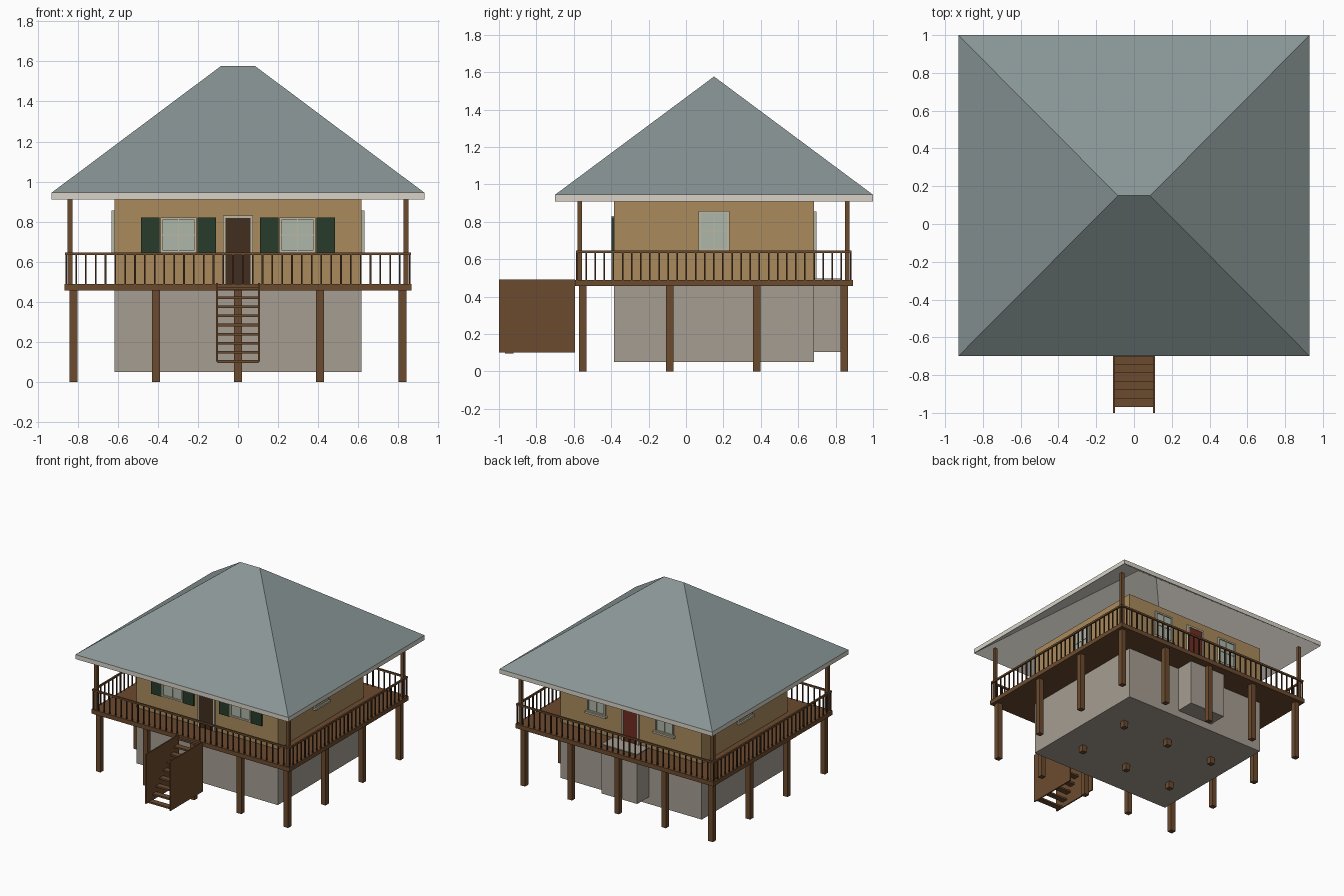
import bpy, bmesh
from math import radians
from mathutils import Matrix, Vector

if "Cube" in bpy.data.objects:
    bpy.data.objects.remove(bpy.data.objects["Cube"])


def material(name, r, g, b):
    m = bpy.data.materials.new(name)
    m.diffuse_color = (r, g, b, 1)
    m.use_nodes = True
    m.node_tree.nodes["Principled BSDF"].inputs["Base Color"].default_value = m.diffuse_color
    return m


WOOD = material("wood", .15, .07, .028)
TAN = material("tan_wall", .40, .26, .11)
STONE = material("stone", .38, .34, .29)
SLATE = material("slate", .25, .30, .30)
TRIM = material("trim", .68, .65, .58)
FRAME = material("frame", .52, .48, .36)
GLASS = material("glass", .42, .47, .40)
GREEN = material("shutter_green", .02, .045, .025)
DARK = material("dark_wood", .055, .026, .013)
RED = material("red", .16, .025, .015)

CY = .15  # centre of the house in y


def finish(name, bm, *mats):
    bmesh.ops.recalc_face_normals(bm, faces=bm.faces)
    me = bpy.data.meshes.new(name)
    bm.to_mesh(me)
    bm.free()
    for m in mats:
        me.materials.append(m)
    ob = bpy.data.objects.new(name, me)
    bpy.context.collection.objects.link(ob)
    return ob


def boxes(name, mat, items, place=Matrix()):
    """One object from several boxes, each given as (min corner, max corner)."""
    bm = bmesh.new()
    for lo, hi in items:
        lo, hi = Vector(lo), Vector(hi)
        m = Matrix.Translation((lo + hi) / 2) @ Matrix.Diagonal((*(hi - lo), 1))
        bmesh.ops.create_cube(bm, size=1, matrix=place @ m)
    return finish(name, bm, mat)


def post(x, y, z0, z1, w):
    return (x - w / 2, y - w / 2, z0), (x + w / 2, y + w / 2, z1)


def side(x, y, angle):
    """Local frame of a wall: -y points outwards."""
    return Matrix.Translation((x, y, 0)) @ Matrix.Rotation(radians(angle), 4, 'Z')


FRONT, BACK = side(0, -.385, 0), side(0, .685, 180)
RIGHT, LEFT = side(.617, CY, 90), side(-.617, CY, -90)

# Body of the house
boxes("foundation", STONE, [((-.617, -.385, .05), (.617, .685, .47))])
boxes("upper_walls", TAN, [((-.617, -.385, .47), (.617, .685, .91))])
boxes("back_step_block", STONE, [((-.155, .68, .105), (.155, .83, .496))])

# Deck on stilts
boxes("deck", WOOD, [((-.865, -.593, .456), (.865, .893, .49))])
boxes("stilts", WOOD, [post(-.82 + .41 * i, -.553 + .466 * j, 0, .46, .04)
                       for i in range(5) for j in range(4)])
boxes("roof_posts", WOOD, [post(sx * .838, y, .49, .925, .025)
                           for sx in (-1, 1) for y in (-.568, .862)])

# Railing: four top rails and rows of thin balusters
RX, RY0, RY1 = .857, -.583, .88
rails = [((-RX - .006, y - .006, .633), (RX + .006, y + .006, .647)) for y in (RY0, RY1)]
rails += [((x - .006, RY0, .633), (x + .006, RY1, .647)) for x in (-RX, RX)]
boxes("top_rails", WOOD, rails)
bal = [post(-RX + 2 * RX * i / 35, y, .48, .64, .008)
       for i in range(36) for y in (RY0, RY1)]
bal += [post(x, RY0 + (RY1 - RY0) * i / 30, .48, .64, .008)
        for i in range(1, 30) for x in (-RX, RX)]
boxes("balusters", DARK, bal)

# Stairs with solid side panels and open treads
boxes("stair_sides", WOOD, [((x - .005, -1, .102), (x + .005, -.593, .493))
                            for x in (-.105, .105)])
boxes("stair_treads", WOOD, [((-.102, -.968 + .0445 * i, .096 + .0455 * i),
                              (.102, -.923 + .0445 * i, .109 + .0455 * i))
                             for i in range(9)])


# Hollow hip roof: outer slopes, fascia band and underside
def roof():
    bm = bmesh.new()

    def shell(z_eave, z_ridge):
        eave = [bm.verts.new((x, y, z_eave)) for x, y in
                ((-.93, -.7), (.93, -.7), (.93, 1), (-.93, 1))]
        a, b = (bm.verts.new((x, CY, z_ridge)) for x in (-.085, .085))
        faces = [bm.faces.new(f) for f in (
            (eave[0], eave[1], b, a), (eave[1], eave[2], b),
            (eave[2], eave[3], a, b), (eave[3], eave[0], a))]
        return eave, faces

    top, slopes = shell(.945, 1.577)
    low, under = shell(.91, 1.54)
    band = [bm.faces.new((low[i], low[(i + 1) % 4], top[(i + 1) % 4], top[i]))
            for i in range(4)]
    for f in under + band:
        f.material_index = 1
    finish("hip_roof", bm, SLATE, TRIM)


roof()


# Windows and doors
def window(name, place, u, w, z0, z1, sill=True):
    a, b, zm, t = u - w / 2, u + w / 2, (z0 + z1) / 2, .012
    boxes(name + "_glass", GLASS, [((a, -.006, z0), (b, .01, z1))], place)
    bars = [((a, -.014, z0), (a + t, .005, z1)), ((b - t, -.014, z0), (b, .005, z1)),
            ((a, -.014, z0), (b, .005, z0 + t)), ((a, -.014, z1 - t), (b, .005, z1)),
            ((u - .003, -.01, z0), (u + .003, .005, z1)),
            ((a, -.01, zm - .003), (b, .005, zm + .003))]
    if sill:
        bars.append(((a - .012, -.025, z0 - .012), (b + .012, .005, z0 + .002)))
    boxes(name + "_frame", FRAME, bars, place)


def door(name, place, mat, top):
    boxes(name, mat, [((-.062, -.009, .49), (.062, .01, top - .014))], place)
    boxes(name + "_frame", FRAME,
          [((-.075, -.014, .49), (-.062, .005, top)),
           ((.062, -.014, .49), (.075, .005, top)),
           ((-.075, -.014, top - .014), (.075, .005, top))], place)


for s, tag in ((-1, "left"), (1, "right")):
    window("front_window_" + tag, FRONT, s * .297, .18, .645, .822, False)
    window("back_window_" + tag, BACK, s * .297, .16, .645, .855)
    boxes("shutters_" + tag, GREEN,
          [((s * .297 + d - .046, -.012, .64), (s * .297 + d + .046, .005, .822))
           for d in (-.14, .14)], FRONT)
window("right_window", RIGHT, 0, .165, .645, .857)
window("left_window", LEFT, 0, .165, .645, .857)
door("front_door", FRONT, DARK, .832)
door("back_door", BACK, RED, .85)
